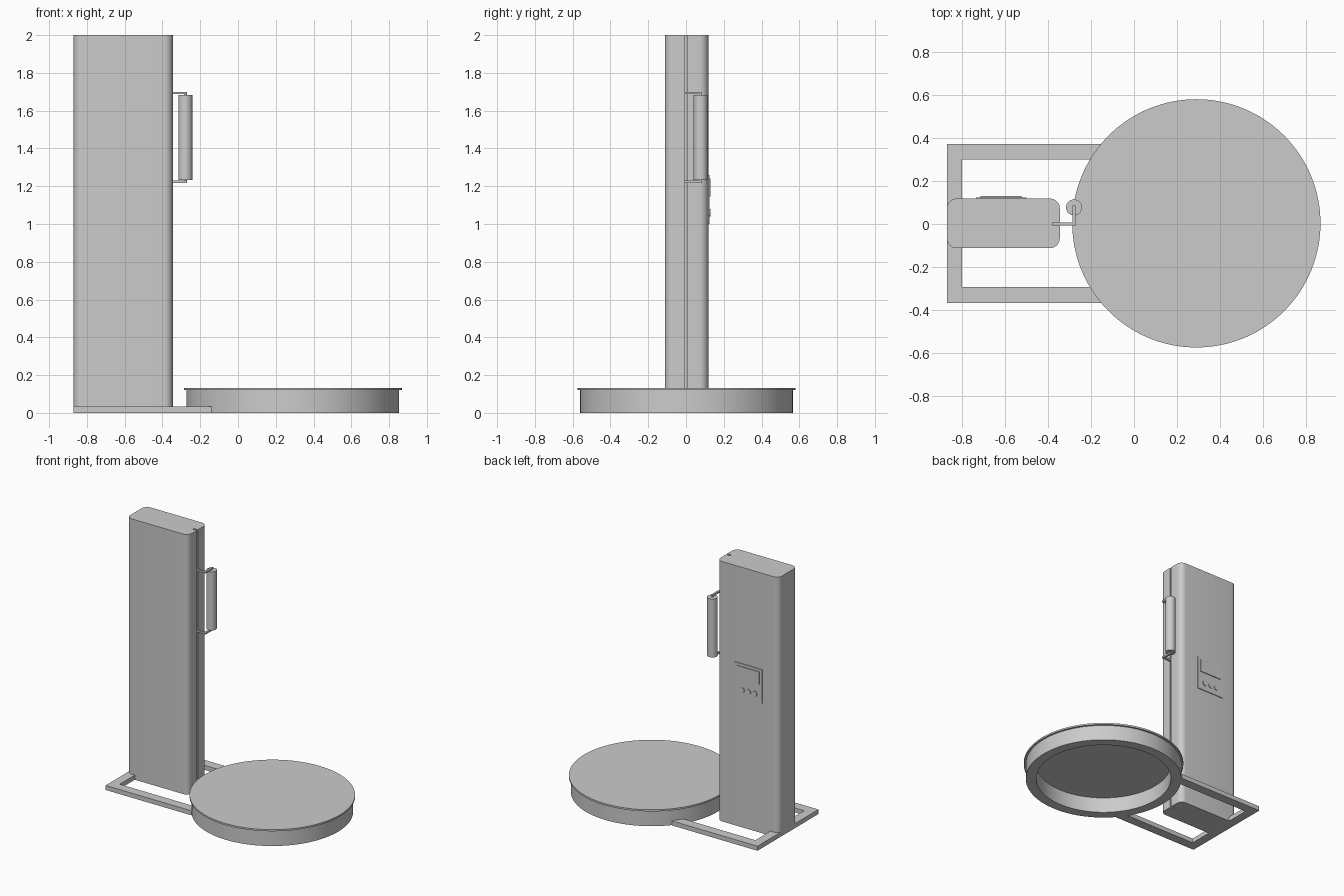
import bpy, bmesh, math
from mathutils import Matrix

cube = bpy.data.objects.get("Cube")
if cube:
    bpy.data.objects.remove(cube, do_unlink=True)

grey = bpy.data.materials.new("light_grey")
grey.use_nodes = True
grey.diffuse_color = (0.6, 0.6, 0.6, 1)
grey.node_tree.nodes["Principled BSDF"].inputs["Base Color"].default_value = (0.6, 0.6, 0.6, 1)


def finish(name, bm, smooth=False):
    bmesh.ops.recalc_face_normals(bm, faces=bm.faces)
    mesh = bpy.data.meshes.new(name)
    bm.to_mesh(mesh)
    bm.free()
    mesh.materials.append(grey)
    obj = bpy.data.objects.new(name, mesh)
    bpy.context.collection.objects.link(obj)
    if smooth:
        bpy.ops.object.select_all(action="DESELECT")
        obj.select_set(True)
        bpy.context.view_layer.objects.active = obj
        bpy.ops.object.shade_smooth_by_angle(angle=math.radians(30))
    return obj


def prism(name, outline, z0, z1, smooth=False):
    """Extrude a flat outline upwards."""
    bm = bmesh.new()
    face = bm.faces.new([bm.verts.new((x, y, z0)) for x, y in outline])
    top = bmesh.ops.extrude_face_region(bm, geom=[face])["geom"]
    verts = [g for g in top if isinstance(g, bmesh.types.BMVert)]
    bmesh.ops.translate(bm, verts=verts, vec=(0, 0, z1 - z0))
    return finish(name, bm, smooth)


def box(name, x0, x1, y0, y1, z0, z1):
    return prism(name, [(x0, y0), (x1, y0), (x1, y1), (x0, y1)], z0, z1)


def lathe(name, profile, centre, steps=128):
    """Spin a closed radius/height profile about a vertical axis."""
    bm = bmesh.new()
    verts = [bm.verts.new((r, 0, z)) for r, z in profile]
    edges = [bm.edges.new((a, b)) for a, b in zip(verts, verts[1:])]
    bmesh.ops.spin(bm, geom=verts + edges, cent=(0, 0, 0), axis=(0, 0, 1),
                   angle=math.tau, steps=steps)
    bmesh.ops.remove_doubles(bm, verts=bm.verts, dist=0.0001)
    bmesh.ops.translate(bm, verts=bm.verts, vec=(*centre, 0))
    return finish(name, bm, True)


# Turntable: hollow drum under an overhanging plate
MID = 0.003
lathe("turntable", [(0, 0.12), (0.487, 0.12), (0.487, 0), (0.563, 0),
                    (0.563, 0.12), (0.577, 0.12), (0.577, 0.133), (0, 0.133)], (0.29, MID))

# U-shaped floor frame
LEFT, END, OUT, IN = -0.87, -0.14, 0.37, 0.297
half = [(LEFT, OUT), (END, OUT), (END, IN), (-0.8, IN)]
prism("base_frame", [(x, MID + y) for x, y in half]
      + [(x, MID - y) for x, y in reversed(half)], 0, 0.035)

# Column: rounded rectangle with a full-height slot for the roller carriage
RIGHT, BACK, R = -0.345, 0.115, 0.045
outline = []
corners = [(RIGHT - R, BACK - R), (LEFT + R, BACK - R),
           (LEFT + R, R - BACK), (RIGHT - R, R - BACK)]
for i, (cx, cy) in enumerate(corners):
    for k in range(9):
        a = math.pi / 2 * (i + k / 8)
        outline.append((cx + R * math.cos(a), MID + cy + R * math.sin(a)))
SLOT = -0.38
S0, S1 = -0.007, 0.007
outline += [(RIGHT, S0), (SLOT, S0), (SLOT, S1), (RIGHT, S1)]
prism("column", outline, 0, 2, True)

# Film roller held between two bent arms
RX, RY = -0.279, 0.077
lathe("film_roller", [(0, 1.233), (0.037, 1.233), (0.037, 1.683), (0, 1.683)], (RX, RY), 48)
for name, z in (("lower_arm", 1.218), ("upper_arm", 1.687)):
    prism(name, [(SLOT, S0), (-0.271, S0), (-0.271, 0.085), (-0.286, 0.085),
                 (-0.286, S1), (SLOT, S1)], z, z + 0.013)
lathe("roller_spindle", [(0, 1.22), (0.008, 1.22), (0.008, 1.698), (0, 1.698)], (RX, RY), 16)

# Control panel on the back: plate, screen and three round buttons
FACE = BACK + MID
box("control_panel", -0.735, -0.5, FACE - 0.004, FACE + 0.006, 1.0, 1.26)
box("control_screen", -0.713, -0.522, FACE, FACE + 0.012, 1.145, 1.24)
for i, side in enumerate(("left", "middle", "right")):
    bm = bmesh.new()
    place = Matrix.Translation((-0.565 - 0.054 * i, FACE + 0.006, 1.06)) @ Matrix.Rotation(math.pi / 2, 4, "X")
    bmesh.ops.create_cone(bm, cap_ends=True, segments=32, radius1=0.02, radius2=0.02,
                          depth=0.012, matrix=place)
    finish(side + "_button", bm, True)
